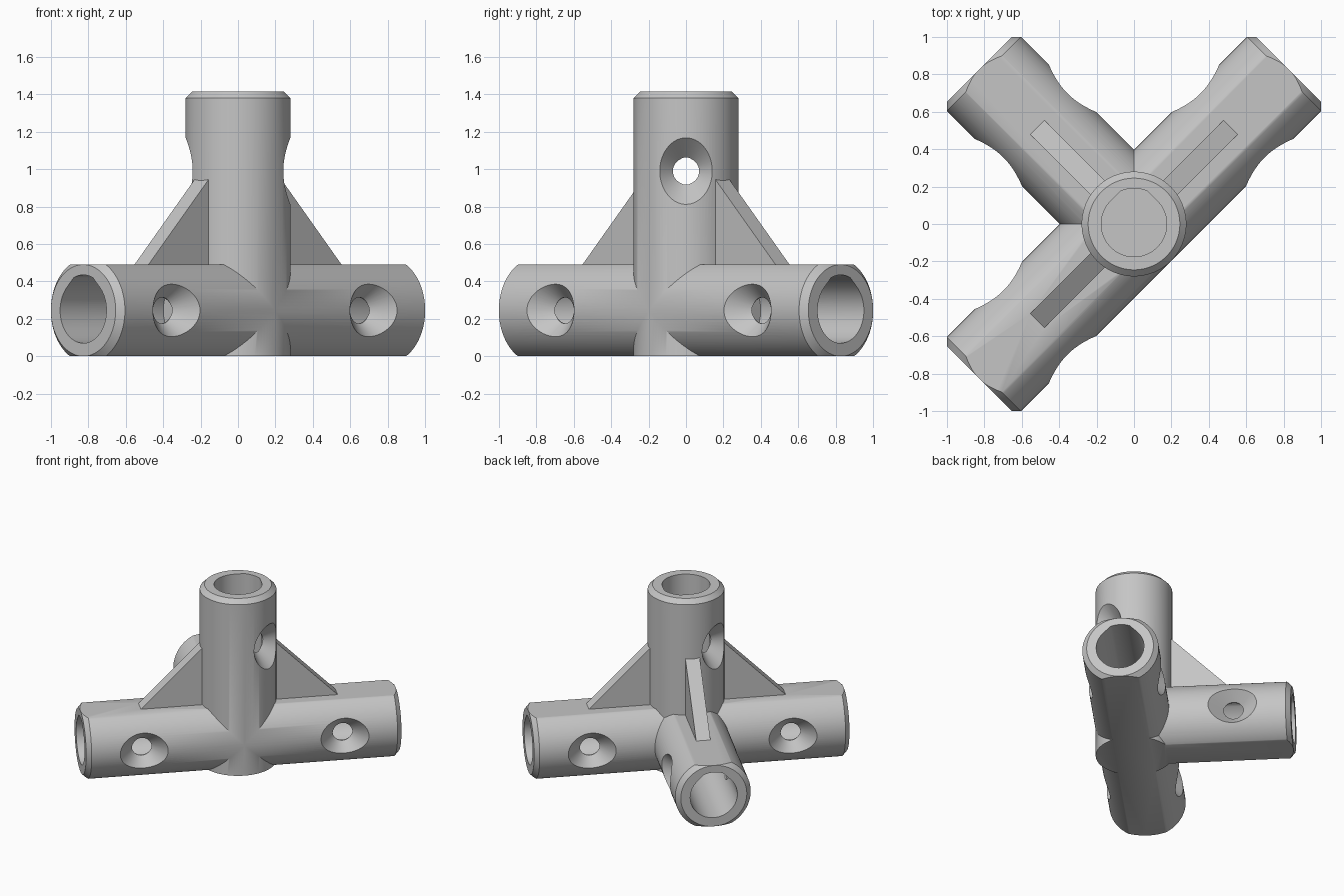
import bpy, bmesh
from math import pi, sin, cos, acos, radians
from mathutils import Matrix, Vector

R, BORE, REACH, CHAMFER = 0.28, 0.175, 1.17, 0.035   # tube sizes
HALF = 0.245                                         # hub centre height, half of flat-to-flat
SCREW_AT, SCREW_R, FLOOR = 0.745, 0.07, 0.39
SEG = 96

cube = bpy.data.objects.get("Cube")
if cube:
    bpy.data.objects.remove(cube, do_unlink=True)

grey = bpy.data.materials.new("plain grey")
grey.use_nodes = True
colour = (0.56, 0.56, 0.56, 1)
grey.diffuse_color = colour
grey.node_tree.nodes["Principled BSDF"].inputs["Base Color"].default_value = colour


def loft(name, rings, matrix):
    """Closed solid skinned through rings of equal point count."""
    bm = bmesh.new()
    loops = [[bm.verts.new(matrix @ Vector(p)) for p in ring] for ring in rings]
    for a, b in zip(loops, loops[1:]):
        for i in range(len(a)):
            j = (i + 1) % len(a)
            bm.faces.new((a[i], a[j], b[j], b[i]))
    bm.faces.new(loops[0][::-1])
    bm.faces.new(loops[-1])
    bmesh.ops.recalc_face_normals(bm, faces=bm.faces)
    mesh = bpy.data.meshes.new(name)
    bm.to_mesh(mesh)
    bm.free()
    mesh.materials.append(grey)
    obj = bpy.data.objects.new(name, mesh)
    bpy.context.collection.objects.link(obj)
    return obj


def lathe(name, profile, matrix, phase=0.0):
    """Turned solid along local z from (height, radius) pairs."""
    turn = [2 * pi * (i + phase) / SEG for i in range(SEG)]
    return loft(name, [[(r * cos(t), r * sin(t), h) for t in turn] for h, r in profile], matrix)


def slab(name, low, high):
    """Wide block between two heights, used for trimming."""
    square = [(-2, -2), (2, -2), (2, 2), (-2, 2)]
    return loft(name, [[(x, y, z) for x, y in square] for z in (low, high)], Matrix())


def combine(body, tool, operation):
    mod = body.modifiers.new(operation.lower(), 'BOOLEAN')
    mod.operation, mod.solver, mod.object = operation, 'EXACT', tool
    bpy.context.view_layer.update()
    deps = bpy.context.evaluated_depsgraph_get()
    mesh = bpy.data.meshes.new_from_object(body.evaluated_get(deps))
    body.modifiers.clear()
    body.data = mesh
    bpy.data.objects.remove(tool, do_unlink=True)


def bore_cutter(matrix):
    """Blind socket whose roof, on local +y, is a shallow clipped teardrop."""
    roof, steps = 0.19, 72
    spread = acos(BORE / roof)
    first, last = pi / 4 + spread, 3 * pi / 4 - spread
    pts = [(roof * cos(t), roof * sin(t))
           for t in (first + (last - first) * i / 8 for i in range(9))]
    pts += [(BORE * cos(t), BORE * sin(t))
            for t in (radians(135 + 270 * i / steps) for i in range(steps + 1))]
    return loft("bore_cutter", [[(x, y, h) for x, y in pts] for h in (FLOOR, REACH + 0.1)], matrix)


def screw_cutter(matrix):
    """Cross hole with a 45 degree countersink on both sides, along local x."""
    wide, waist = 0.36, 0.172
    profile = [(-wide, SCREW_R + wide - waist), (-waist, SCREW_R),
               (waist, SCREW_R), (wide, SCREW_R + wide - waist)]
    place = matrix @ Matrix.Translation((0, 0, SCREW_AT)) @ Matrix.Rotation(pi / 2, 4, 'Y')
    return lathe("screw_cutter", profile, place, 0.3)


# Frames: local z runs along the tube, local y is the roof side of the bore
centre = Matrix.Translation((0, 0, HALF))
arms = []
for angle in (45, 135, 225):
    along = Vector((cos(radians(angle)), sin(radians(angle)), 0))
    up = Vector((0, 0, 1))
    axes = Matrix((up.cross(along), up, along)).transposed().to_4x4()
    arms.append(centre @ axes)

# Horizontal tubes: one straight run and one side branch, flattened on top
end = [(REACH - CHAMFER, R), (REACH, R - CHAMFER)]
start = [(-h, r) for h, r in reversed(end)]
connector = lathe("connector_body", start + end, arms[0], 0.5)
combine(connector, lathe("branch_tube", [(0, R)] + end, arms[1]), 'UNION')
combine(connector, slab("top_trim", 2 * HALF, 1), 'DIFFERENCE')

# Upright tube, left long below so the underside is trimmed in one plane
combine(connector, lathe("upright_tube", [(-0.7, R)] + end, centre), 'UNION')

# Triangular gussets between arms and upright
toe, low, inner, peak, w = 0.73, 0.2, 0.2, 0.27, 0.053
gusset = [(low, inner), (low, toe), (HALF, toe), (HALF + toe - peak, peak),
          (HALF + toe - peak, inner)]
for arm in arms:
    rib = loft("gusset", [[(x, y, z) for y, z in gusset] for x in (-w, w)], arm)
    combine(connector, rib, 'UNION')

# Flat underside
combine(connector, slab("bottom_trim", -1, 0), 'DIFFERENCE')

# Sockets and countersunk cross holes
for frame in [centre] + arms:
    combine(connector, bore_cutter(frame), 'DIFFERENCE')
    combine(connector, screw_cutter(frame), 'DIFFERENCE')

bpy.ops.object.select_all(action='DESELECT')
connector.select_set(True)
bpy.context.view_layer.objects.active = connector
bpy.ops.object.shade_smooth_by_angle(angle=radians(31))
